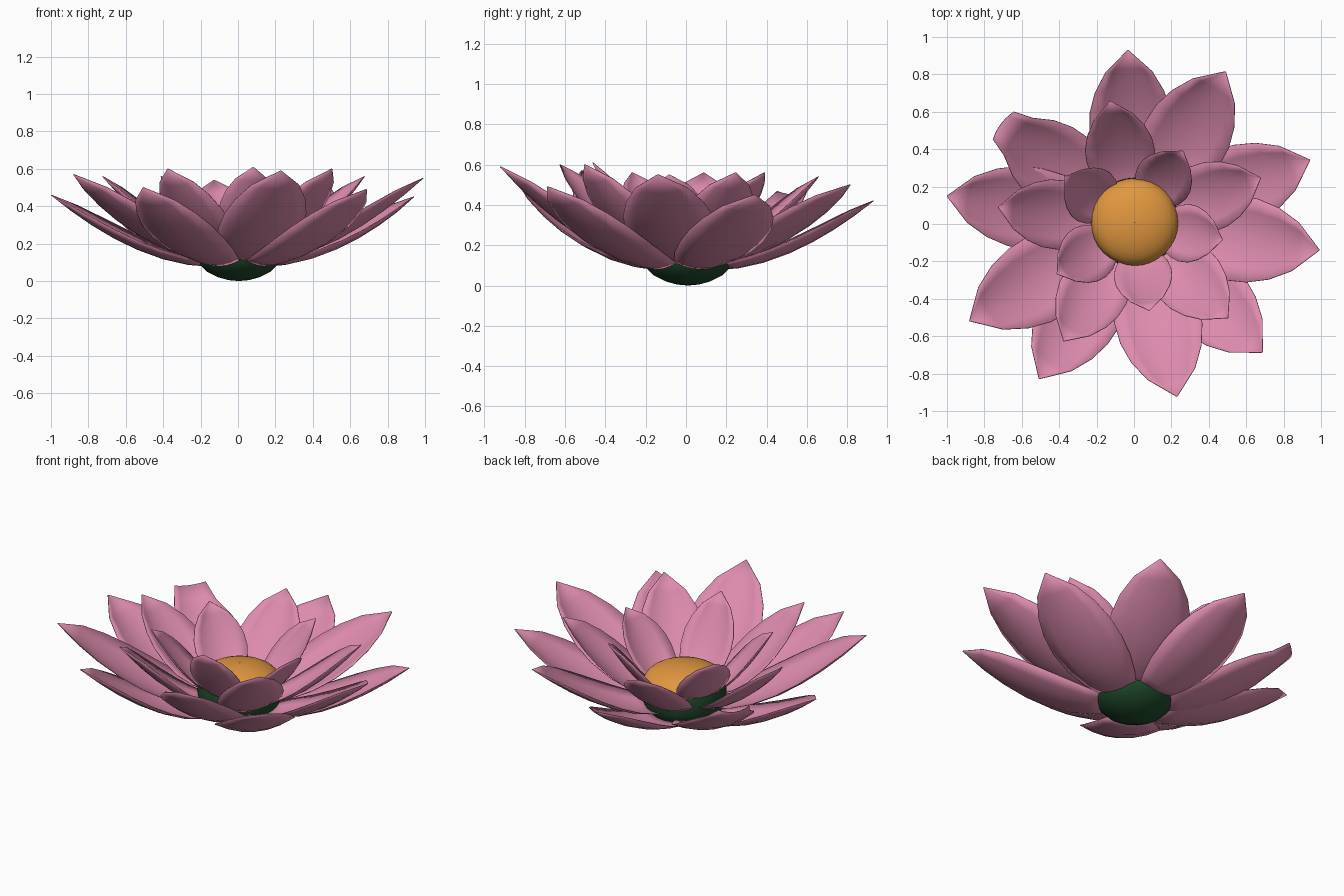
import bpy, math

if "Cube" in bpy.data.objects:
    bpy.data.objects.remove(bpy.data.objects["Cube"])

def material(name, rgb):
    m = bpy.data.materials.new(name)
    m.diffuse_color = (*rgb, 1)
    m.use_nodes = True
    m.node_tree.nodes["Principled BSDF"].inputs["Base Color"].default_value = m.diffuse_color
    return m

PINK = material("petal pink", (0.72, 0.26, 0.42))
ORANGE = material("centre orange", (0.75, 0.31, 0.05))
GREEN = material("base green", (0.014, 0.07, 0.026))

def add_object(name, verts, faces, mat):
    me = bpy.data.meshes.new(name)
    me.from_pydata(verts, [], faces)
    me.polygons.foreach_set("use_smooth", [True] * len(me.polygons))
    me.materials.append(mat)
    ob = bpy.data.objects.new(name, me)
    bpy.context.collection.objects.link(ob)
    return ob

# Lathe a (radius, height) profile, listed from bottom to top
def lathe(name, profile, mat, n=32):
    verts, faces = [], []
    for r, z in profile:
        for i in range(n):
            a = 2 * math.pi * i / n
            verts.append((0.004 + r * math.cos(a), 0.01 + r * math.sin(a), z))
    for j in range(len(profile) - 1):
        for i in range(n):
            k = (i + 1) % n
            faces.append((j*n + i, j*n + k, (j+1)*n + k, (j+1)*n + i))
    return add_object(name, verts, faces, mat)

# Petal outline: fraction of length, fraction of half width
OUTLINE = [(0, .5), (.12, .72), (.28, .91), (.45, 1), (.6, .98),
           (.74, .84), (.87, .57), (1, 0.01)]
ACROSS = 6

def petal(name, angle, tip_r, tip_z, base_r, base_z, half_w, power, cup, tip_w=0.01):
    a = math.radians(angle)
    ca, sa = math.cos(a), math.sin(a)
    verts, faces = [], []
    for s, w in OUTLINE:
        w = max(w, tip_w)
        r = base_r + (tip_r - base_r) * s
        z = base_z + (tip_z - base_z) * s ** power
        slope = math.atan2((tip_z - base_z) * power * max(s, .05) ** (power - 1),
                           tip_r - base_r)
        for i in range(ACROSS + 1):
            v = 2 * i / ACROSS - 1
            t = v * w * half_w
            lift = cup * half_w * w * v * v          # edges curl inwards
            rr, zz = r - lift * math.sin(slope), z + lift * math.cos(slope)
            verts.append((rr * ca - t * sa, rr * sa + t * ca, zz))
    n = ACROSS + 1
    for j in range(len(OUTLINE) - 1):
        for i in range(ACROSS):
            faces.append((j*n + i, (j+1)*n + i, (j+1)*n + i + 1, j*n + i + 1))
    ob = add_object(name, verts, faces, PINK)
    mod = ob.modifiers.new("thickness", "SOLIDIFY")
    mod.thickness = 0.004
    mod.offset = 0

# Four rings of petals: (angle, tip radius, tip height, optional blunt tip width)
RINGS = {
    "outer_petal": (dict(base_r=.17, base_z=.08, half_w=.22, power=1.8, cup=.26),
        [(92, .93, .42), (20, 1.0, .45), (-45, .97, .49), (-121.5, .97, .50),
         (171.5, 1.01, .46), (143, .89, .45, .42)]),
    "second_petal": (dict(base_r=.17, base_z=.11, half_w=.23, power=1.68, cup=.26),
        [(59, .95, .50), (-8, 1.0, .55), (-76, .95, .59), (-149.5, 1.02, .57)]),
    "middle_petal": (dict(base_r=.17, base_z=.15, half_w=.185, power=1.58, cup=.28),
        [(101, .67, .54), (20, .72, .56), (-45, .71, .60), (-121, .73, .60), (173, .73, .56)]),
    "inner_petal": (dict(base_r=.16, base_z=.2, half_w=.155, power=1.45, cup=.28),
        [(56, .47, .56), (-10, .48, .55), (-80, .47, .61), (-147, .49, .56), (146, .45, .55)]),
}
for ring, (shape, petals) in RINGS.items():
    for i, (ang, r, z, *blunt) in enumerate(petals):
        petal(f"{ring}_{i + 1}", ang, r, z, **shape, tip_w=blunt[0] if blunt else .01)

# Green cup under the flower
lathe("green_base", [(.001, 0), (.055, .005), (.11, .02), (.17, .05), (.215, .095),
                     (.233, .14), (.238, .19), (.236, .23), (.232, .25)], GREEN)

# Orange domed centre
lathe("orange_centre", [(max(.232 * math.cos(t), .001), .25 + .11 * math.sin(t))
                        for t in [i * math.pi / 16 for i in range(9)]], ORANGE)
